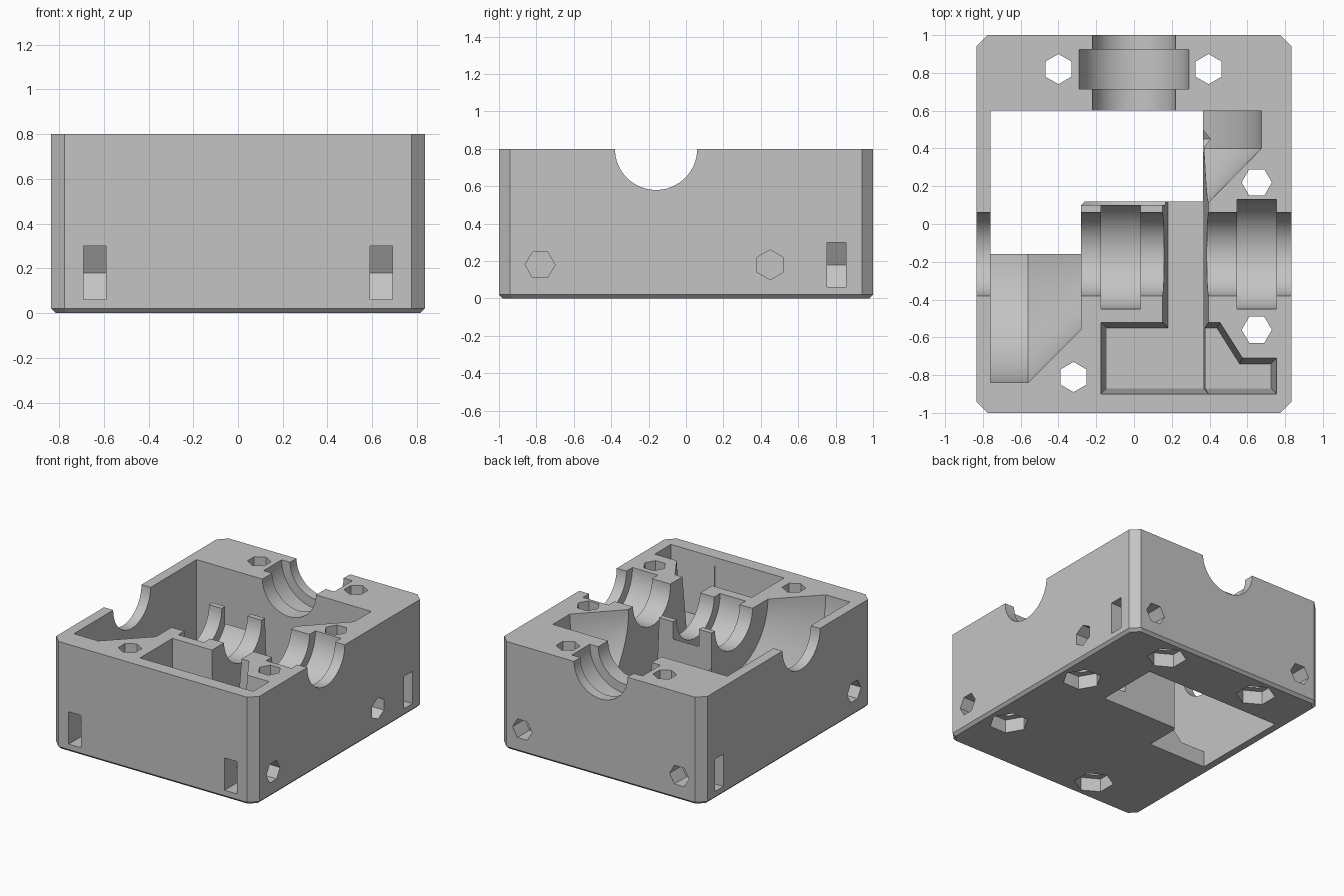
import bpy, bmesh, math
from mathutils import Vector

if "Cube" in bpy.data.objects:
    bpy.data.objects.remove(bpy.data.objects["Cube"], do_unlink=True)

grey = bpy.data.materials.new("plain grey")
grey.use_nodes = True
grey.diffuse_color = (0.55, 0.55, 0.55, 1)
grey.node_tree.nodes["Principled BSDF"].inputs["Base Color"].default_value = (0.55, 0.55, 0.55, 1)

W, L, H = 0.835, 1.0, 0.8      # half width, half length, height
SHAFT_Y = -0.16                # cross shaft position
cutters = []


def loft(name, rings):
    """Closed solid through rings of equal point count."""
    bm = bmesh.new()
    loops = [[bm.verts.new(p) for p in ring] for ring in rings]
    n = len(loops[0])
    for a, b in zip(loops, loops[1:]):
        for i in range(n):
            j = (i + 1) % n
            bm.faces.new((a[i], a[j], b[j], b[i]))
    bm.faces.new(loops[0][::-1])
    bm.faces.new(loops[-1])
    bmesh.ops.recalc_face_normals(bm, faces=bm.faces)
    mesh = bpy.data.meshes.new(name)
    bm.to_mesh(mesh)
    bm.free()
    mesh.materials.append(grey)
    obj = bpy.data.objects.new(name, mesh)
    bpy.context.collection.objects.link(obj)
    return obj


def cut(name, rings):
    obj = loft(name, rings)
    obj.hide_render = True
    cutters.append(obj)


def inset(outline, d):
    """Counter-clockwise outline moved inward by d with mitred corners."""
    pts = [Vector(p) for p in outline]
    result = []
    for i, p in enumerate(pts):
        e1 = (p - pts[i - 1]).normalized()
        e2 = (pts[(i + 1) % len(pts)] - p).normalized()
        n1, n2 = Vector((-e1.y, e1.x)), Vector((-e2.y, e2.x))
        result.append(p + (n1 + n2) * d / (1 + n1.dot(n2)))
    return result


def at(outline, z):
    return [(p[0], p[1], z) for p in outline]


def box(name, lo, hi):
    outline = [(lo[0], lo[1]), (hi[0], lo[1]), (hi[0], hi[1]), (lo[0], hi[1])]
    cut(name, [at(outline, lo[2]), at(outline, hi[2])])


def turned(name, axis, centre, stations, sides=64, spin=0.0):
    """Revolved cutter; centre is the other two coordinates, in x, y, z order."""
    rings = []
    for pos, r in stations:
        ring = []
        for i in range(sides):
            a = 2 * math.pi * i / sides + spin
            p = [centre[0] + r * math.cos(a), centre[1] + r * math.sin(a)]
            p.insert(axis, pos)
            ring.append(p)
        rings.append(ring)
    cut(name, rings)


# Housing with chamfered corners and bottom edge
c = 0.06
outline = [(-W + c, -L), (W - c, -L), (W, -L + c), (W, L - c),
           (W - c, L), (-W + c, L), (-W, L - c), (-W, -L + c)]
housing = loft("gearbox_housing", [at(inset(outline, 0.02), 0), at(outline, 0.02), at(outline, H)])

# Open well through the floor
well = [(-0.76, SHAFT_Y), (-0.28, SHAFT_Y), (-0.28, 0.10), (-0.26, 0.12),
        (0.365, 0.12), (0.365, 0.6), (-0.76, 0.6)]
cut("well_cutter", [at(well, -0.1), at(well, 1)])

# Two cone-backed gear cavities
turned("large_gear_cutter", 0, (SHAFT_Y, H), [(-0.759, 0.68), (-0.56, 0.68), (-0.28, 0.4)], 96)
turned("rear_gear_cutter", 1, (0, H), [(0.1, 0.38), (0.4, 0.675), (0.599, 0.675)], 96)

# Shaft channels and bearing seats
turned("cross_shaft_cutter", 0, (SHAFT_Y, H), [(-1, 0.22), (1, 0.22)])
turned("rear_shaft_cutter", 1, (0, H), [(0.5, 0.22), (1.1, 0.22)])
for x in (-0.175, 0.545):
    turned("cross_bearing_cutter", 0, (SHAFT_Y, H), [(x, 0.29), (x + 0.21, 0.29)])
turned("rear_bearing_cutter", 1, (0, H), [(0.715, 0.29), (0.925, 0.29)])

# Tapered front pocket with its channel to the well, and a shallow side pocket
pocket = [(-0.175, -0.9), (0.395, -0.9), (0.395, 0.5), (0.15, 0.5), (0.15, -0.52), (-0.175, -0.52)]
cut("pocket_cutter", [at(inset(pocket, 0.03), 0.12), at(pocket, H + 0.01)])
side = [(0.33, -0.9), (0.755, -0.9), (0.755, -0.71), (0.575, -0.71), (0.455, -0.52), (0.33, -0.52)]
cut("side_pocket_cutter", [at(inset(side, 0.03), 0.35), at(side, H + 0.01)])

# Vertical screw holes with nut recesses underneath
UP = math.pi / 6
for x, y, spin in ((-0.4, 0.82, UP), (0.395, 0.82, UP), (-0.32, -0.81, UP), (0.65, 0.22, 0), (0.65, -0.56, 0)):
    turned("screw_cutter", 2, (x, y), [(-0.1, 0.08), (1, 0.08)], 6, spin)
    turned("nut_cutter", 2, (x, y), [(-0.1, 0.135), (0.1, 0.135)], 6, spin)

# Horizontal screws with slide-in nut slots
Z, NUT = 0.18, 0.139
for s in (-1, 1):
    turned("side_screw_cutter", 0, (-0.78, Z), [(s * 0.52, 0.08), (s * 0.9, 0.08)], 6)
    turned("front_nut_cutter", 0, (-0.78, Z), [(s * 0.64 - 0.05, NUT), (s * 0.64 + 0.05, NUT)], 6)
    box("front_slot_cutter", (s * 0.64 - 0.05, -1.1, Z - 0.12), (s * 0.64 + 0.05, -0.78, Z + 0.12))
    turned("rear_screw_cutter", 1, (s * 0.645, Z), [(0.68, 0.08), (1.1, 0.08)], 6)
    turned("side_nut_cutter", 1, (s * 0.645, Z), [(0.755, NUT), (0.855, NUT)], 6)
    xs = sorted((s * 0.645, s * 0.95))
    box("side_slot_cutter", (xs[0], 0.755, Z - 0.12), (xs[1], 0.855, Z + 0.12))
turned("well_screw_cutter", 0, (0.45, Z), [(0.3, 0.08), (0.9, 0.08)], 6, UP)

# Carve the housing
for tool in cutters:
    mod = housing.modifiers.new(tool.name, 'BOOLEAN')
    mod.operation = 'DIFFERENCE'
    mod.solver = 'EXACT'
    mod.object = tool
bpy.context.view_layer.update()
carved = bpy.data.meshes.new_from_object(housing.evaluated_get(bpy.context.evaluated_depsgraph_get()))
housing.modifiers.clear()
housing.data = carved
for tool in cutters:
    bpy.data.objects.remove(tool, do_unlink=True)

# Smooth the round bores, keep the edges sharp
for o in bpy.context.selected_objects:
    o.select_set(False)
housing.select_set(True)
bpy.context.view_layer.objects.active = housing
bpy.ops.object.shade_smooth_by_angle(angle=math.radians(20))
